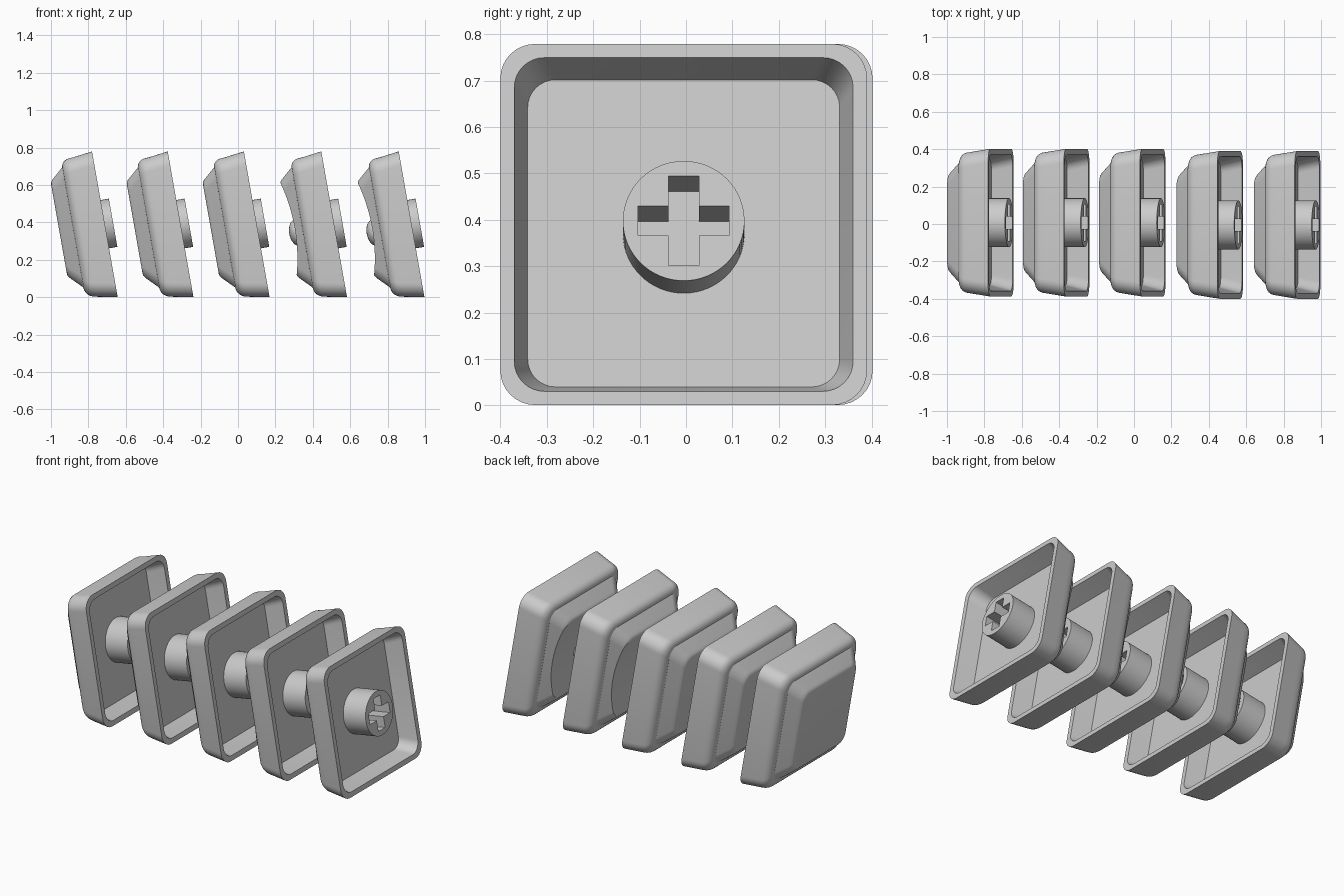
import bpy, bmesh, math
from mathutils import Matrix

if "Cube" in bpy.data.objects:
    bpy.data.objects.remove(bpy.data.objects["Cube"])

TILT = math.radians(-10)
SEG = 8  # segments per rounded corner

grey = bpy.data.materials.new("light_grey")
grey.diffuse_color = (0.6, 0.6, 0.6, 1)
grey.use_nodes = True
grey.node_tree.nodes["Principled BSDF"].inputs["Base Color"].default_value = grey.diffuse_color


def rounded_square(half, r, w, shift):
    """Points of a rounded square lying across the local x axis at x = w."""
    pts = []
    for k in range(4):
        cy, cz = [(1, 1), (-1, 1), (-1, -1), (1, -1)][k]
        for i in range(SEG + 1):
            a = math.pi / 2 * (k + i / SEG)
            pts.append((w, cy * (half - r) + r * math.cos(a),
                        cz * (half - r) + r * math.sin(a) + shift))
    return pts


def finish(bm, name, matrix):
    bmesh.ops.recalc_face_normals(bm, faces=bm.faces)
    mesh = bpy.data.meshes.new(name)
    bm.to_mesh(mesh)
    bm.free()
    mesh.materials.append(grey)
    ob = bpy.data.objects.new(name, mesh)
    bpy.context.collection.objects.link(ob)
    ob.matrix_world = matrix
    return ob


def loft(rings, name, matrix):
    bm = bmesh.new()
    loops = [[bm.verts.new(p) for p in ring] for ring in rings]
    n = len(loops[0])
    for a, b in zip(loops, loops[1:]):
        for i in range(n):
            j = (i + 1) % n
            bm.faces.new((a[i], a[j], b[j], b[i]))
    bm.faces.new(loops[0])
    bm.faces.new(loops[-1])
    return finish(bm, name, matrix)


def cylinder(name, matrix, r, depth, local, segments):
    bm = bmesh.new()
    bmesh.ops.create_cone(bm, cap_ends=True, segments=segments, radius1=r,
                          radius2=r, depth=depth, matrix=local)
    return finish(bm, name, matrix)


def cross_cutter(matrix):
    """Plus-shaped prism for the stem socket."""
    a, b = 0.098, 0.0325
    outline = [(b, b), (b, a), (-b, a), (-b, b), (-a, b), (-a, -b),
               (-b, -b), (-b, -a), (b, -a), (b, -b), (a, -b), (a, b)]
    return loft([[(w, y, z) for y, z in outline] for w in (-0.145, 0.1)],
                "socket_cutter", matrix)


def cut(ob, cutter):
    bpy.context.view_layer.objects.active = ob
    mod = ob.modifiers.new("cut", 'BOOLEAN')
    mod.operation = 'DIFFERENCE'
    mod.solver = 'EXACT'
    mod.object = cutter
    bpy.ops.object.modifier_apply(modifier=mod.name)


def smooth(ob):
    bpy.ops.object.select_all(action='DESELECT')
    ob.select_set(True)
    bpy.context.view_layer.objects.active = ob
    bpy.ops.object.shade_smooth_by_angle(angle=math.radians(30))


# Cap section: (x, half width, corner radius, vertical shift), floor to top
inside = [(-0.11, 0.336, 0.06, 0), (0, 0.365, 0.065, 0)]
outside = [(0, 0.395, 0.075, 0), (-0.105, 0.3785, 0.075, 0.003)]
for i in range(1, 7):
    t = math.pi / 2 * i / 6
    outside.append((-0.118 - 0.054 * math.sin(t),
                    0.326 + 0.05 * math.cos(t),
                    0.065 + 0.01 * math.cos(t), 0.004 + 0.008 * i / 6))
plateau = [(-0.178, 0.32, 0.065, 0.013), (-0.228, 0.273, 0.06, 0.016),
           (-0.237, 0.264, 0.06, 0.017), (-0.243, 0.255, 0.055, 0.017),
           (-0.246, 0.244, 0.05, 0.017)]
section = [rounded_square(h, r, w, s) for w, h, r, s in inside + outside + plateau]

# Five tilted caps in a row; the last two have a scooped top with a bump
places = [(-0.712, 0.007), (-0.307, 0.007), (0.1, 0.007),
          (0.514, -0.005), (0.928, -0.005)]
for n, (x, y) in enumerate(places, 1):
    m = Matrix.Translation((x, y, 0.39)) @ Matrix.Rotation(TILT, 4, 'Y')
    cap = loft(section, f"cap_{n}", m)
    stem = cylinder(f"stem_{n}", m, 0.131, 0.16,
                    Matrix.Translation((-0.035, 0, 0)) @ Matrix.Rotation(math.pi / 2, 4, 'Y'), 64)
    cutters = [cross_cutter(m)]
    cut(cap, cutters[0])
    cut(stem, cutters[0])
    parts = [cap, stem]
    if n > 3:
        # scooped top
        R, deep = 0.95, 0.035
        dish = cylinder("dish_cutter", m, R, 2,
                        Matrix.Translation((-0.246 + deep - R, 0, 0.017))
                        @ Matrix.Rotation(math.pi / 2, 4, 'X'), 256)
        cut(cap, dish)
        cutters.append(dish)
        # raised bump in the middle of the scoop
        bm = bmesh.new()
        bmesh.ops.create_uvsphere(bm, u_segments=32, v_segments=16, radius=1,
                                  matrix=Matrix.Translation((-0.205, 0, -0.01))
                                  @ Matrix.Diagonal((0.04, 0.075, 0.07, 1)))
        parts.append(finish(bm, f"bump_{n}", m))
    for c in cutters:
        bpy.data.objects.remove(c)
    for p in parts:
        smooth(p)
